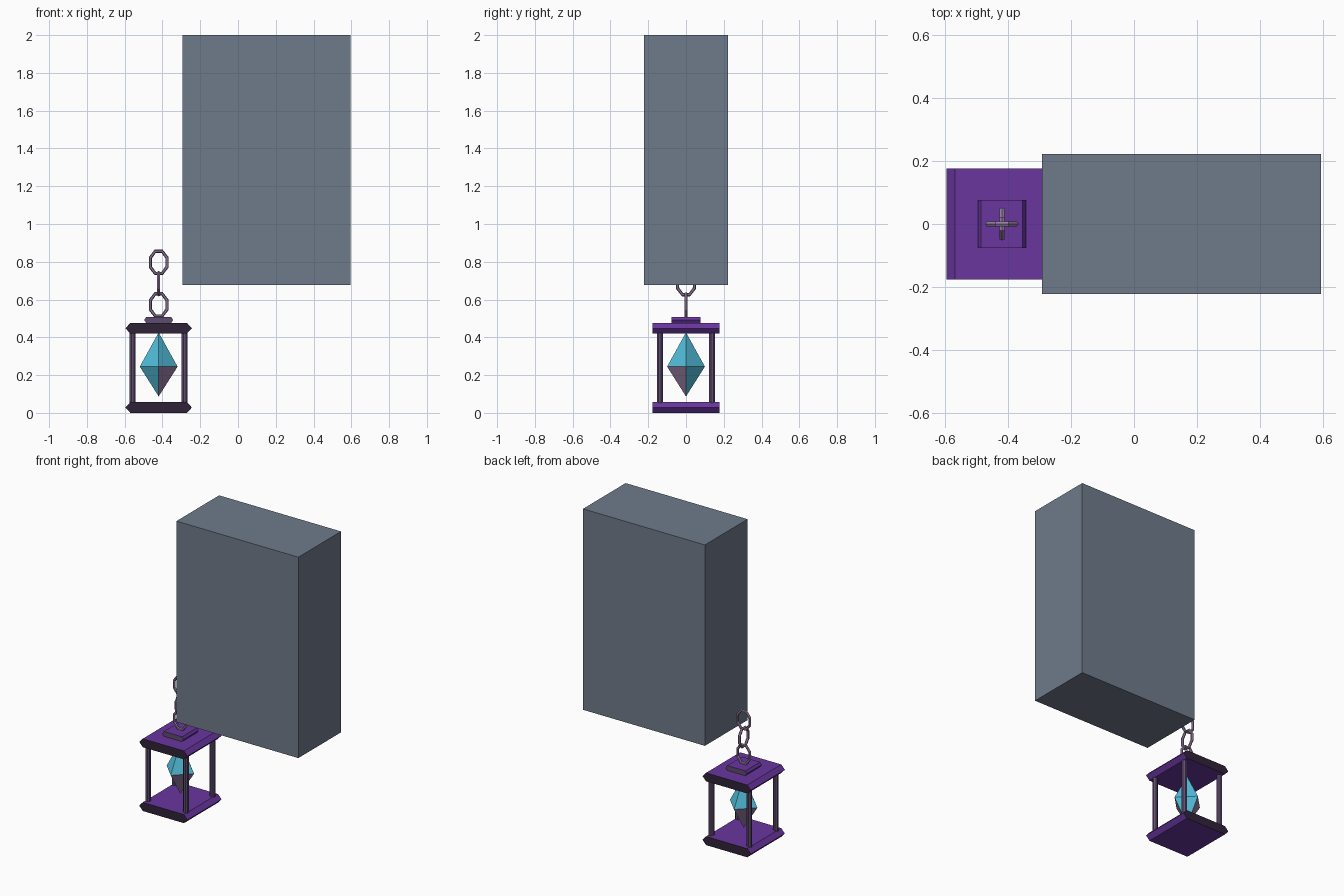
import bpy, bmesh, math
from mathutils import Matrix

if "Cube" in bpy.data.objects:
    bpy.data.objects.remove(bpy.data.objects["Cube"], do_unlink=True)


def material(name, hex_code):
    """Flat material from an sRGB hex code, stored as linear values."""
    rgb = [int(hex_code[i:i + 2], 16) / 255 for i in (0, 2, 4)]
    lin = [c / 12.92 if c <= 0.04045 else ((c + 0.055) / 1.055) ** 2.4 for c in rgb]
    mat = bpy.data.materials.new(name)
    mat.use_nodes = True
    mat.diffuse_color = (*lin, 1)
    mat.node_tree.nodes["Principled BSDF"].inputs["Base Color"].default_value = (*lin, 1)
    return mat


SLATE = material("slate", "6F7B8B")
PURPLE = material("purple", "68369E")
DARK = material("dark plum", "302239")
MAUVE = material("dusky mauve", "5F4C70")
LILAC = material("lilac", "9A80A6")
CYAN = material("cyan", "52BEDA")

CX = -0.42  # lantern axis


def finish(bm, name, mats, rule=None):
    bmesh.ops.recalc_face_normals(bm, faces=bm.faces)
    if rule:
        for f in bm.faces:
            f.material_index = rule(f)
    mesh = bpy.data.meshes.new(name)
    bm.to_mesh(mesh)
    bm.free()
    obj = bpy.data.objects.new(name, mesh)
    for m in mats:
        mesh.materials.append(m)
    bpy.context.collection.objects.link(obj)
    return obj


def hex_plate(name, z0, z1, flat, wide, depth, end_mat):
    """Six-sided profile with pointed sides, extruded along y; ends get their own colour."""
    zm = (z0 + z1) / 2
    profile = [(-flat, z0), (flat, z0), (wide, zm), (flat, z1), (-flat, z1), (-wide, zm)]
    bm = bmesh.new()
    face = bm.faces.new([bm.verts.new((CX + x, -depth, z)) for x, z in profile])
    ext = bmesh.ops.extrude_face_region(bm, geom=[face])
    moved = [v for v in ext["geom"] if isinstance(v, bmesh.types.BMVert)]
    bmesh.ops.translate(bm, verts=moved, vec=(0, 2 * depth, 0))
    if not any(abs(f.calc_center_median().y + depth) < 1e-4 for f in bm.faces):
        bm.faces.new([v for v in bm.verts if v.co.y < 0])
    finish(bm, name, [PURPLE, end_mat], lambda f: int(abs(f.normal.y) > 0.9))


# Large hanging block
bm = bmesh.new()
bmesh.ops.create_cube(bm, size=1, matrix=Matrix.Translation((0.151, 0, 1.3385))
                      @ Matrix.Diagonal((0.888, 0.444, 1.323, 1)))
finish(bm, "block", [SLATE])

# Lantern plates and cap
hex_plate("base_plate", 0.0, 0.057, 0.15, 0.176, 0.177, DARK)
hex_plate("roof_plate", 0.42, 0.476, 0.15, 0.176, 0.177, DARK)
hex_plate("cap_plate", 0.476, 0.508, 0.066, 0.077, 0.077, MAUVE)

# Four corner posts
for sx, side in ((-1, "right"), (1, "left")):
    for sy, end in ((-1, "front"), (1, "back")):
        bm = bmesh.new()
        bmesh.ops.create_cone(
            bm, cap_ends=True, segments=8, radius1=0.0172, radius2=0.0172, depth=0.38,
            matrix=Matrix.Translation((CX + sx * 0.138, sy * 0.138, 0.2385))
            @ Matrix.Rotation(math.pi / 8, 4, 'Z'))
        finish(bm, f"{end}_{side}_post", [MAUVE])

# Four-sided crystal, two opposite lower facets in lilac
bm = bmesh.new()
top, bottom = bm.verts.new((CX, 0, 0.426)), bm.verts.new((CX, 0, 0.087))
ring = [bm.verts.new((CX + 0.1 * math.cos(a), 0.1 * math.sin(a), 0.245))
        for a in (i * math.pi / 2 for i in range(4))]
for i in range(4):
    a, b = ring[i], ring[(i + 1) % 4]
    bm.faces.new((a, b, top))
    bm.faces.new((b, a, bottom))
finish(bm, "crystal", [CYAN, LILAC],
       lambda f: int(f.normal.z < 0 and f.normal.x * f.normal.y < 0))


# Chain links, each turned a quarter from the next
def chain_link(name, z, turn, half_w=0.045, half_h=0.060, tube=0.009, n=8, m=6):
    bm = bmesh.new()
    rows = []
    for i in range(n):
        a = 2 * math.pi * (i + 0.5) / n
        row = []
        for j in range(m):
            t = 2 * math.pi * j / m
            r = tube * math.cos(t)
            row.append(bm.verts.new(((half_w * 1.06 + r) * math.cos(a), tube * math.sin(t),
                                     (half_h * 1.06 + r) * math.sin(a))))
        rows.append(row)
    for i in range(n):
        for j in range(m):
            p, q = rows[i], rows[(i + 1) % n]
            bm.faces.new((p[j], q[j], q[(j + 1) % m], p[(j + 1) % m]))
    bm.transform(Matrix.Translation((CX, 0, z)) @ Matrix.Rotation(turn, 4, 'Z'))
    finish(bm, name, [LILAC])


for k, (name, z) in enumerate((("lower_link", 0.572), ("middle_link", 0.684), ("upper_link", 0.797))):
    chain_link(name, z, math.pi / 2 * (k % 2))
